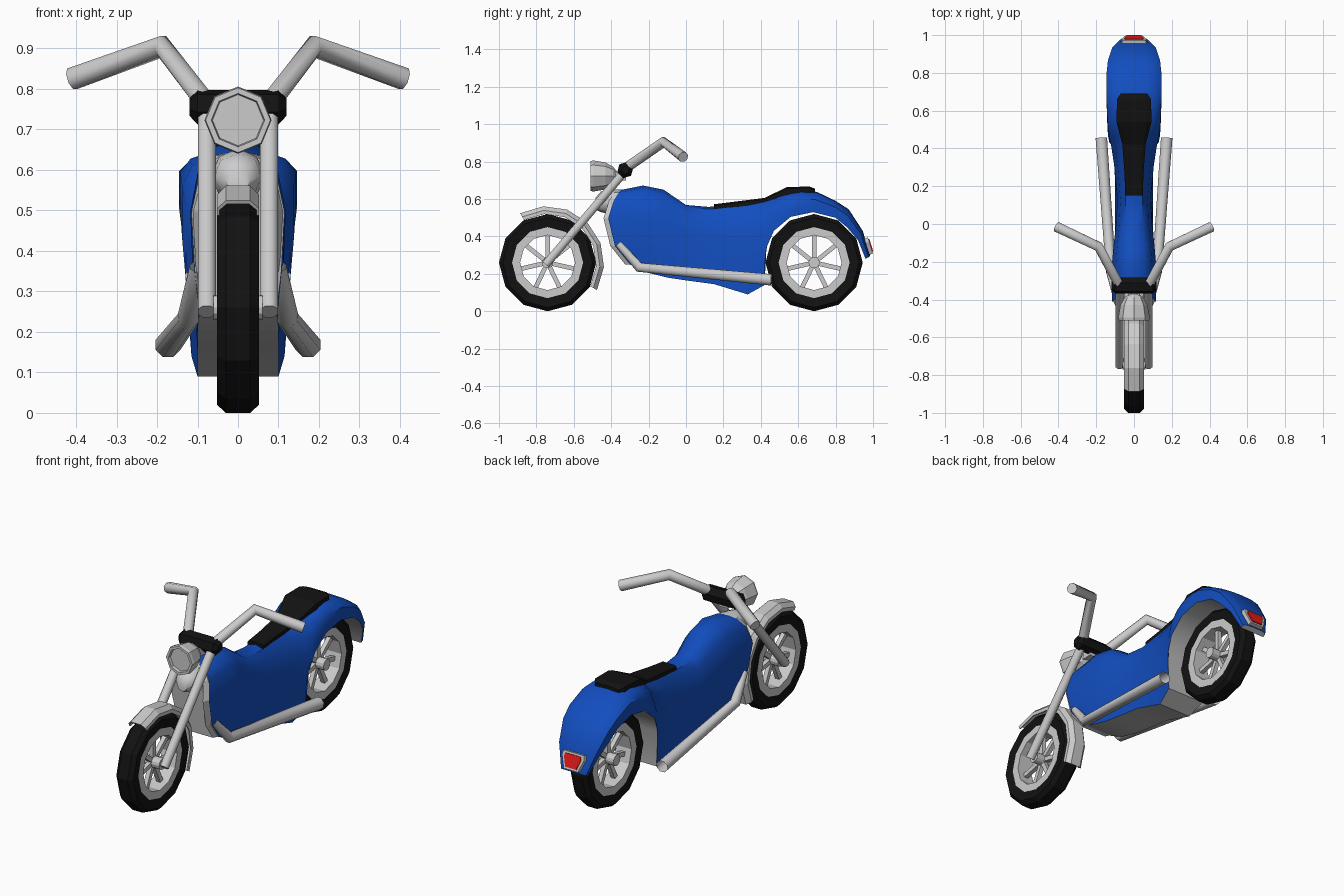
import bpy, bmesh
from math import sin, cos, pi, radians
from mathutils import Vector, Matrix

if "Cube" in bpy.data.objects:
    bpy.data.objects.remove(bpy.data.objects["Cube"])


def mat(name, rgb):
    m = bpy.data.materials.new(name)
    m.diffuse_color = (*rgb, 1)
    m.use_nodes = True
    m.node_tree.nodes["Principled BSDF"].inputs["Base Color"].default_value = m.diffuse_color
    return m


BLUE = mat("blue_paint", (0.006, 0.075, 0.52))
BLACK = mat("black_rubber", (0.006, 0.006, 0.006))
RED = mat("red_lens", (0.8, 0.01, 0.01))
GREY = mat("grey_metal", (0.5, 0.5, 0.5))


def finish(o, smooth=None, mirror=False):
    bpy.ops.object.select_all(action='DESELECT')
    o.select_set(True)
    bpy.context.view_layer.objects.active = o
    if smooth:
        bpy.ops.object.shade_smooth_by_angle(angle=radians(smooth))
    if mirror:
        o.modifiers.new("mirror", 'MIRROR').use_mirror_merge = False
    return o


def loft(name, rings, mats=(), cyclic=False, caps=True, grey_seg=None, cap_mat=0, smooth=None, mirror=False):
    """Skin closed rings of points into a tube-like solid."""
    bm = bmesh.new()
    vs = [[bm.verts.new(p) for p in r] for r in rings]
    n = len(rings[0])
    for i in range(len(vs) if cyclic else len(vs) - 1):
        a, b = vs[i], vs[(i + 1) % len(vs)]
        for j in range(n):
            k = (j + 1) % n
            f = bm.faces.new((a[j], a[k], b[k], b[j]))
            f.material_index = 1 if j == grey_seg else 0
    if caps and not cyclic:
        for r in (vs[0], vs[-1]):
            bm.faces.new(r).material_index = cap_mat
    bmesh.ops.recalc_face_normals(bm, faces=bm.faces)
    me = bpy.data.meshes.new(name)
    bm.to_mesh(me)
    bm.free()
    for m in mats:
        me.materials.append(m)
    o = bpy.data.objects.new(name, me)
    bpy.context.collection.objects.link(o)
    return finish(o, smooth, mirror)


def revolve(name, profile, cy, cz, angles, mats=(), cyclic=True):
    """Sweep an (x, radius) profile round a wheel axle."""
    rings = [[(x, cy + r * cos(a), cz + r * sin(a)) for x, r in profile] for a in angles]
    return loft(name, rings, mats, cyclic)


def tube(name, pts, radii, mats=(), caps=True):
    """Eight-sided mirrored pipe along a path, mitred at the bends."""
    pts = [Vector(p) for p in pts]
    rings = []
    for i, p in enumerate(pts):
        d0 = (p - pts[max(i - 1, 0)]).normalized()
        d1 = (pts[min(i + 1, len(pts) - 1)] - p).normalized()
        d = (d0 + d1).normalized()
        q = d.to_track_quat('Z', 'X')
        rings.append([p + q @ Vector((radii[i] * cos(a), radii[i] * sin(a), 0))
                      for a in (pi / 8 + k * pi / 4 for k in range(8))])
    return loft(name, rings, mats, caps=caps, smooth=50, mirror=True)


# wheels: tyre, rim, hub and spokes
ROUND = [k * pi / 6 for k in range(12)]
for end, cy in (("front", -0.74), ("rear", 0.685)):
    cz = 0.26
    revolve(end + "_tyre", [(-.045, .185), (-.052, .24), (-.03, .26), (.03, .26), (.052, .24), (.045, .185)],
            cy, cz, ROUND, [BLACK])
    revolve(end + "_rim", [(-.046, .147), (-.046, .19), (.046, .19), (.046, .147)], cy, cz, ROUND)
    loft(end + "_hub", [[(x, cy + .03 * cos(a), cz + .03 * sin(a)) for a in ROUND] for x in (-.06, .06)])
    for k in range(7):
        a = pi / 2 + k * 2 * pi / 7
        u, v = Vector((0, cos(a), sin(a))), Vector((0, -sin(a), cos(a)))
        c = Vector((0, cy, cz))
        loft(f"{end}_spoke_{k + 1}", [[c + u * r + v * s * .012 + Vector((t * .012, 0, 0))
             for s, t in ((-1, -1), (1, -1), (1, 1), (-1, 1))] for r in (.02, .155)])

# front mudguard: thin chamfered channel over the wheel
revolve("front_mudguard", [(-.052, .26), (-.052, .28), (-.03, .302), (.03, .302), (.052, .28), (.052, .26),
                           (.046, .26), (.046, .275), (.027, .293), (-.027, .293), (-.046, .275), (-.046, .26)],
        -0.74, 0.26, [radians(-29 + k * 148 / 6) for k in range(7)], cyclic=False)


# body: tank, side panels and rear fender in one skin
def section(top, bot, w, wb, bow=0.0, dy=0.0):
    half = [(0, 0), (.5 * w, .03), (.82 * w, .14), (w, .38), (.6 * w + .4 * wb, .75), (wb, 1)]
    ring = half + [(-x, t) for x, t in half[:0:-1]]
    return [(x, top[0] + (bot[0] - top[0]) * t + bow * 4 * t * (1 - t) + dy,
             top[1] + (bot[1] - top[1]) * t) for x, t in ring]


FRONT = ((-.35, .648), (-.30, .25), .115, .095, -.09)
stations = [
    FRONT,
    ((-.23, .672), (-.22, .21), .118, .10),
    ((-.12, .65), (-.10, .18), .108, .10),
    ((0, .568), (0, .165), .095, .10),
    ((.12, .558), (.15, .145), .088, .10),
    ((.30, .575), (.33, .09), .105, .10),
    ((.42, .60), (.42, .14), .122, .115),
    ((.48, .62), (.43, .34), .13, .13),
    ((.54, .64), (.47, .43), .138, .138),
    ((.62, .648), (.56, .505), .143, .143),
    ((.70, .638), (.68, .53), .146, .146),
    ((.80, .59), (.80, .50), .145, .145),
    ((.87, .545), (.86, .45), .138, .138),
    ((.945, .43), (.92, .38), .115, .115),
    ((.985, .295), (.96, .28), .075, .075)]
loft("body", [section(*s) for s in stations], [BLUE, GREY], grey_seg=5, cap_mat=1, smooth=40)

# grey frame closing the nose of the body, and the steering neck
t, b, w, wb, bow = FRONT
loft("front_frame", [section(t, b, w * .97, wb * .97, bow, .01), section(t, b, w * .82, wb * .8, bow, -.025)])
loft("steering_neck", [[(rx * cos(a), y, z + rz * sin(a)) for a in (k * pi / 4 for k in range(8))]
                       for y, z, rx, rz in ((-.485, .575, .03, .03), (-.455, .585, .06, .055),
                                            (-.40, .585, .066, .068), (-.33, .58, .06, .07))], smooth=50)

# seat: low pad that widens toward the back
loft("seat", [[(-w, y, lo), (-w, y, hi - .008), (-w * .75, y, hi), (w * .75, y, hi), (w, y, hi - .008), (w, y, lo)]
              for y, w, lo, hi in ((.15, .047, .535, .572), (.27, .05, .55, .587), (.42, .062, .57, .606),
                                   (.54, .093, .59, .664), (.66, .09, .59, .667), (.69, .07, .60, .655))], [BLACK])

# front fork, handlebars and exhausts
tube("fork_legs", [(.077, -.75, .25), (.077, -.325, .75)], (.024, .024))
tube("handlebars", [(.075, -.33, .76), (.187, -.12, .905), (.41, -.015, .825)], (.027, .028, .029))
tube("exhaust_pipes", [(.10, -.36, .36), (.122, -.25, .235), (.173, .455, .168)], (.02, .028, .033), caps=False)

# black clamp joining fork and bars
loft("fork_clamp", [[(x, -.325 + r * cos(a), .755 + r * sin(a)) for a in (k * pi / 3 + .26 for k in range(6))]
                    for x, r in ((-.12, .022), (-.10, .044), (.10, .044), (.12, .022))], [BLACK])

# headlight bowl with recessed lens
loft("headlight", [[(r * cos(a), y, .723 + r * sin(a)) for a in (k * pi / 4 for k in range(8))]
                   for y, r in ((-.495, .063), (-.51, .066), (-.51, .08), (-.495, .083), (-.43, .072),
                                (-.39, .05), (-.37, .025))])
loft("headlight_bracket", [[(x, y, z) for x, z in ((-.03, .70), (.03, .70), (.03, .745), (-.03, .745))]
                           for y in (-.39, -.32)])

# tail light: grey surround with red lens, following the fender slope
OUTLINE = [(-.065, .045), (.065, .045), (.07, .02), (.045, -.05), (-.045, -.05), (-.07, .02)]
pose = Matrix.Translation((0, .972, .35)) @ Matrix.Rotation(radians(17), 4, 'X')
for name, s, depth, m in (("tail_light_surround", 1, .014, []), ("tail_light_lens", .76, .019, [RED])):
    loft(name, [[pose @ Vector((x * s * k, y, z * s * k)) for x, z in OUTLINE]
                for y, k in ((-.02, 1), (depth, .95))], m)
